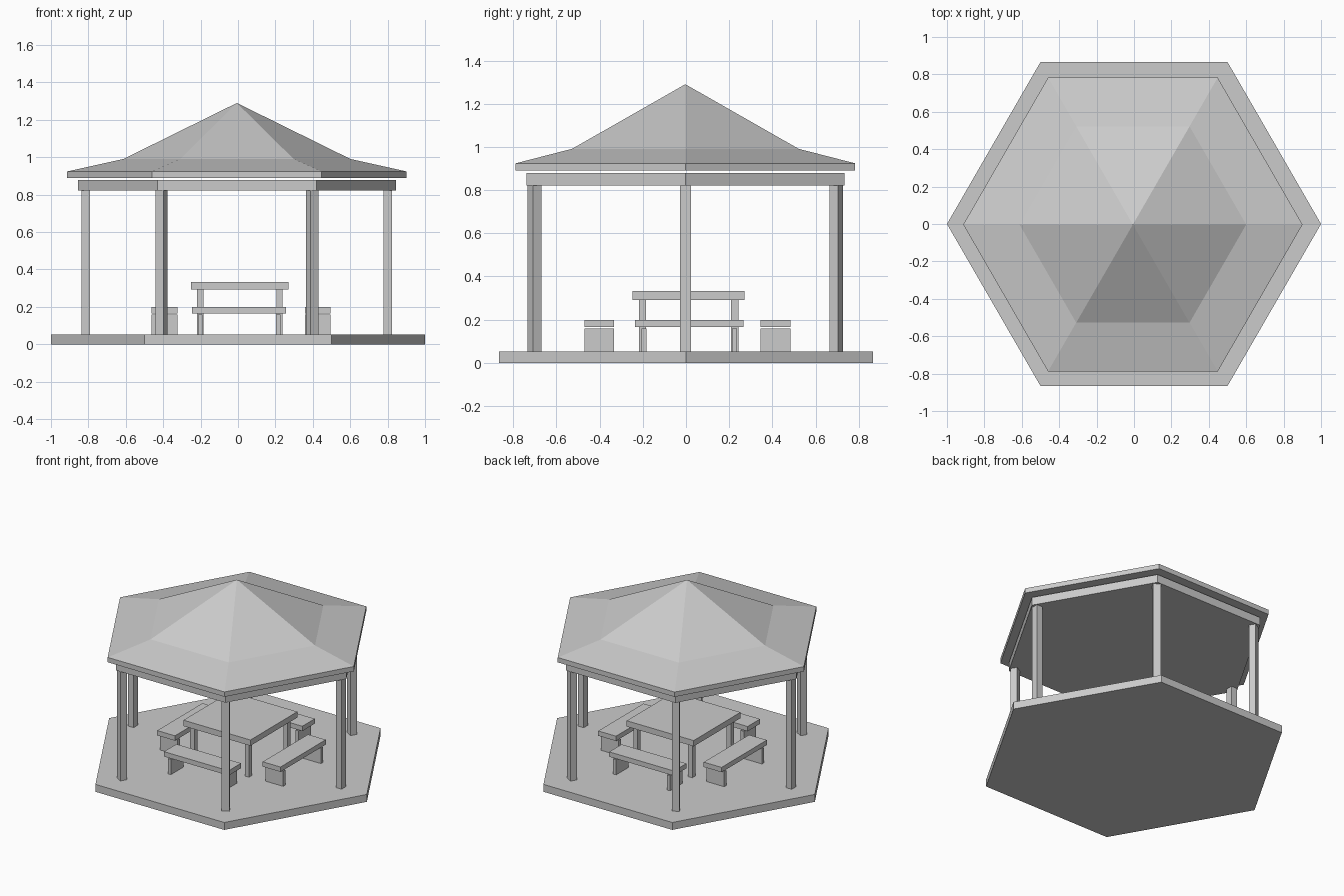
import bpy, bmesh
from math import sin, cos, pi
from mathutils import Matrix, Vector

cube = bpy.data.objects.get("Cube")
if cube:
    bpy.data.objects.remove(cube, do_unlink=True)

grey = bpy.data.materials.new("plain grey")
grey.use_nodes = True
colour = (0.6, 0.6, 0.6, 1)
grey.diffuse_color = colour
grey.node_tree.nodes["Principled BSDF"].inputs["Base Color"].default_value = colour


def finish(name, bm):
    bmesh.ops.recalc_face_normals(bm, faces=bm.faces)
    mesh = bpy.data.meshes.new(name)
    bm.to_mesh(mesh)
    bm.free()
    mesh.materials.append(grey)
    obj = bpy.data.objects.new(name, mesh)
    bpy.context.collection.objects.link(obj)
    return obj


def hexagon_stack(name, centre, rings, apex=None):
    """Loft hexagons given as (radius, height), closed by a cap or a point."""
    bm = bmesh.new()
    cx, cy = centre
    loops = [[bm.verts.new((cx + r * cos(i * pi / 3), cy + r * sin(i * pi / 3), z))
              for i in range(6)] for r, z in rings]
    bm.faces.new(loops[0])
    for low, high in zip(loops, loops[1:]):
        for i in range(6):
            j = (i + 1) % 6
            bm.faces.new((low[i], low[j], high[j], high[i]))
    if apex is None:
        bm.faces.new(loops[-1])
    else:
        tip = bm.verts.new((cx, cy, apex))
        for i in range(6):
            bm.faces.new((loops[-1][i], loops[-1][(i + 1) % 6], tip))
    return finish(name, bm)


def box(name, x, y, bottom, top, width, depth, angle=0):
    bm = bmesh.new()
    matrix = (Matrix.Translation((x, y, (bottom + top) / 2))
              @ Matrix.Rotation(angle, 4, "Z")
              @ Matrix.Diagonal((width, depth, top - bottom, 1)))
    bmesh.ops.create_cube(bm, size=1, matrix=matrix)
    return finish(name, bm)


FLOOR = 0.052
CENTRE = (-0.006, -0.003)

# Floor, ring beam slab and two-pitch roof
hexagon_stack("floor", (0, 0), [(1, 0), (1, FLOOR)])
hexagon_stack("roof_beam", CENTRE, [(0.85, 0.822), (0.85, 0.879)])
hexagon_stack("roof", CENTRE, [(0.907, 0.89), (0.907, 0.924), (0.606, 0.991)], apex=1.29)

# Corner posts
for i in range(6):
    a = i * pi / 3
    box(f"post_{i + 1}", CENTRE[0] + 0.807 * cos(a), CENTRE[1] + 0.807 * sin(a),
        FLOOR, 0.822, 0.045, 0.05, a)

# Table
TABLE = Vector((0.01, 0.012))
box("table_top", *TABLE, 0.292, 0.333, 0.52, 0.52)
for sx in (-1, 1):
    for sy in (-1, 1):
        box("table_leg", TABLE.x + sx * 0.212, TABLE.y + sy * 0.214,
            FLOOR, 0.292, 0.033, 0.033)


# Benches with slab legs
def bench(name, x, y, angle):
    box(name + "_seat", x, y, 0.165, 0.199, 0.502, 0.138, angle)
    for s in (-0.209, 0.209):
        box(name + "_leg", x + s * cos(angle), y + s * sin(angle),
            FLOOR, 0.158, 0.024, 0.138, angle)


bench("front_bench", 0.006, -0.402, 0)
bench("back_bench", 0.006, 0.415, 0)
bench("right_bench", -0.393, 0.015, pi / 2)
bench("left_bench", 0.426, 0.015, pi / 2)
